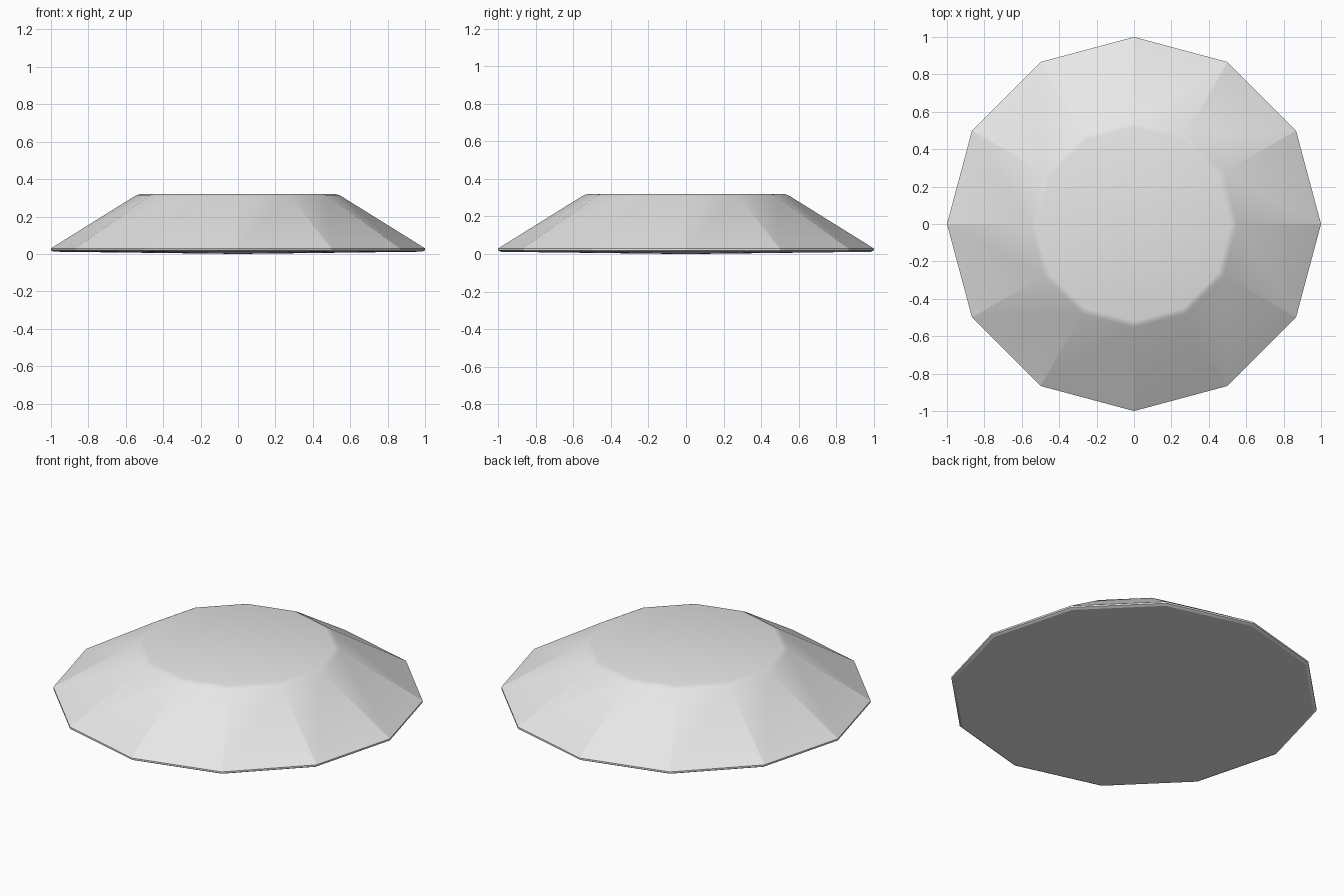
import bpy
import bmesh
from math import cos, sin, radians, pi

cube = bpy.data.objects.get("Cube")
if cube:
    bpy.data.objects.remove(cube, do_unlink=True)

SIDES = 12

# Plain grey finish
grey = bpy.data.materials.new("light_grey")
grey.use_nodes = True
colour = (0.8, 0.8, 0.8, 1)
grey.diffuse_color = colour
grey.node_tree.nodes["Principled BSDF"].inputs["Base Color"].default_value = colour

# Radius and height of each ring: shallow base, thin rim, sloped side, rounded shoulder
profile = [(0.985, 0.012), (1.0, 0.02), (1.0, 0.03),
           (0.555, 0.307), (0.54, 0.315), (0.52, 0.32)]

bm = bmesh.new()
rings = []
for radius, height in profile:
    rings.append([bm.verts.new((radius * cos(2 * pi * i / SIDES),
                                radius * sin(2 * pi * i / SIDES), height))
                  for i in range(SIDES)])

# Side bands
for low, high in zip(rings, rings[1:]):
    for i in range(SIDES):
        j = (i + 1) % SIDES
        bm.faces.new((low[i], low[j], high[j], high[i]))

# Flat top and slightly domed underside
bm.faces.new(rings[-1])
centre = bm.verts.new((0, 0, 0))
for i in range(SIDES):
    bm.faces.new((centre, rings[0][(i + 1) % SIDES], rings[0][i]))
bmesh.ops.recalc_face_normals(bm, faces=bm.faces)

mesh = bpy.data.meshes.new("faceted_disc")
bm.to_mesh(mesh)
bm.free()
mesh.materials.append(grey)

disc = bpy.data.objects.new("faceted_disc", mesh)
bpy.context.collection.objects.link(disc)

# Soft shoulder, crisp facets
bpy.ops.object.select_all(action="DESELECT")
disc.select_set(True)
bpy.context.view_layer.objects.active = disc
bpy.ops.object.shade_smooth_by_angle(angle=radians(15))
